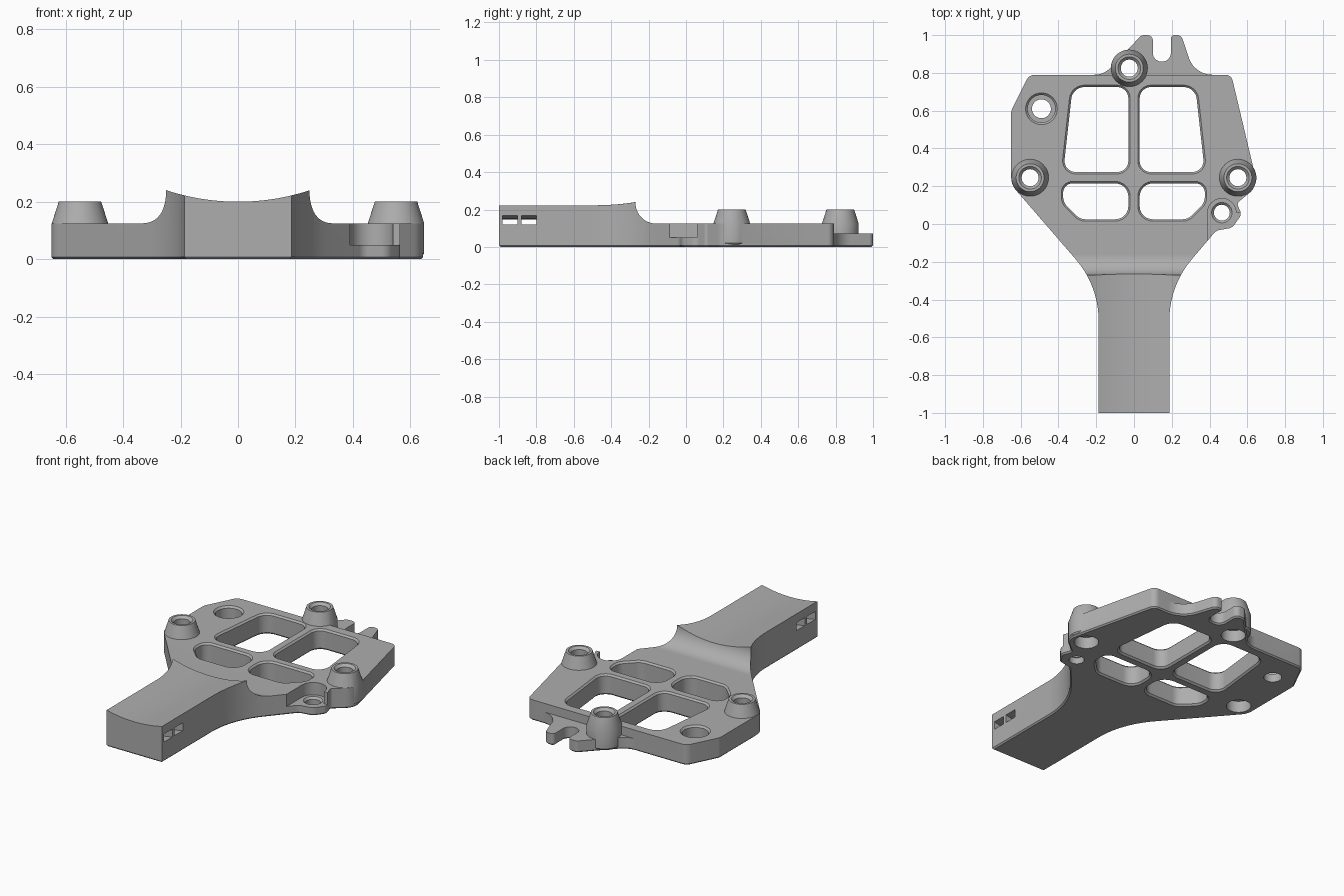
import bpy, bmesh, math
from mathutils import Vector

if "Cube" in bpy.data.objects:
    bpy.data.objects.remove(bpy.data.objects["Cube"])

grey = bpy.data.materials.new("plain_grey")
grey.use_nodes = True
GREY = (0.42, 0.42, 0.42, 1)
grey.diffuse_color = GREY
grey.node_tree.nodes["Principled BSDF"].inputs["Base Color"].default_value = GREY


def loft(name, rings):
    """Closed solid through a stack of matching rings."""
    bm = bmesh.new()
    loops = [[bm.verts.new(p) for p in ring] for ring in rings]
    n = len(loops[0])
    for a, b in zip(loops, loops[1:]):
        for i in range(n):
            j = (i + 1) % n
            bm.faces.new((a[i], a[j], b[j], b[i]))
    bm.faces.new(loops[0])
    bm.faces.new(loops[-1])
    bmesh.ops.recalc_face_normals(bm, faces=bm.faces)
    mesh = bpy.data.meshes.new(name)
    bm.to_mesh(mesh)
    bm.free()
    mesh.materials.append(grey)
    obj = bpy.data.objects.new(name, mesh)
    bpy.context.collection.objects.link(obj)
    return obj


def rounded(corners, steps=10):
    """Polygon from (x, y, radius) corners with arcs at the corners."""
    out, n = [], len(corners)
    for i, (x, y, r) in enumerate(corners):
        p = Vector((x, y))
        a = Vector(corners[i - 1][:2]) - p
        b = Vector(corners[(i + 1) % n][:2]) - p
        if r == 0:
            out.append(p)
            continue
        half = a.angle(b) / 2
        t = min(r / math.tan(half), 0.49 * min(a.length, b.length))
        r = t * math.tan(half)
        a.normalize()
        b.normalize()
        c = p + (a + b).normalized() * (r / math.sin(half))
        u, v = p + a * t - c, p + b * t - c
        sweep = u.angle(v)
        for k in range(steps + 1):
            f = k / steps
            w = (u * math.sin((1 - f) * sweep) + v * math.sin(f * sweep)) / math.sin(sweep)
            out.append(c + w)
    return out


def offset(poly, d):
    """Move a polygon outward by d."""
    n = len(poly)
    area = sum(poly[i - 1].cross(poly[i]) for i in range(n))
    s = 1 if area > 0 else -1
    out = []
    for i, p in enumerate(poly):
        e1 = (p - poly[i - 1]).normalized()
        e2 = (poly[(i + 1) % n] - p).normalized()
        t = (e1 + e2).normalized()
        k = d / max(0.5, t.dot(e1))
        out.append(p + Vector((t.y, -t.x)) * s * k)
    return out


def stack(name, poly, levels):
    """Polygon lofted upward through (z, offset) levels."""
    return loft(name, [[(p.x, p.y, z) for p in offset(poly, d)] for z, d in levels])


def lathe(name, x, y, profile, seg=48):
    """Round solid from (radius, z) pairs."""
    ang = [math.tau * i / seg for i in range(seg)]
    return loft(name, [[(x + r * math.cos(a), y + r * math.sin(a), z) for a in ang]
                       for r, z in profile])


def arc(cx, cy, r, a0, a1, steps=24):
    return [(cx + r * math.cos(a0 + (a1 - a0) * k / steps),
             cy + r * math.sin(a0 + (a1 - a0) * k / steps)) for k in range(steps + 1)]


def combine(tool, operation="DIFFERENCE"):
    mod = body.modifiers.new(tool.name, "BOOLEAN")
    mod.operation, mod.object, mod.solver = operation, tool, "EXACT"
    bpy.context.view_layer.objects.active = body
    bpy.ops.object.modifier_apply(modifier=mod.name)
    bpy.data.objects.remove(tool)


# Body outline: left edge, rear tabs with notch, right edge, side lug, handle
outline = rounded([
    (-.187, -1, 0), (-.187, -.327, .5), (-.65, .208, .1), (-.65, .6, .05),
    (-.555, .79, .05), (-.16, .79, .12), (.04, 1, .03), (.1, 1, .03),
    (.1, .86, .045), (.195, .86, .045), (.195, 1, .02), (.25, 1, .03),
    (.32, .79, .15), (.515, .79, .04), (.655, .2, .09), (.545, .11, .02),
    (.57, .05, .04), (.52, -.02, .05), (.435, -.035, .05), (.187, -.327, .5),
    (.187, -1, 0)])
body = stack("bracket_body", outline, [(0, -.008), (.008, 0), (.24, 0)])

# Step down from handle through a fillet to the plate, then to the rear tabs
step = [(-.27, .4)] + arc(-.16, .235, .11, math.pi, 1.5 * math.pi)
step += [(.79, .125), (.79, .072), (1.2, .072), (1.2, .4)]
combine(loft("step_cutter", [[(x, y, z) for y, z in step] for x in (-1, 1)]))

# Hollow saddle along the top of the handle
down = 1.5 * math.pi
saddle = arc(0, 1, .8, down - .6, down + .6, 48)
combine(loft("saddle_cutter", [[(x, y, z) for x, z in saddle] for y in (-1.2, 0)]))

# Two curved strap channels across the handle
channel = arc(0, 1, .853, down - .3, down + .3) + arc(0, 1, .9, down + .3, down - .3)
for y in (-.98, -.88):
    combine(loft("strap_cutter", [[(x, v, z) for x, z in channel] for v in (y, y + .08)]))

# Lowered seat on the side lug
LUG = (.465, .06)
seat = arc(*LUG, .075, math.pi, 0) + [(.62, .06), (.62, -.2), (.39, -.2)]
combine(loft("lug_cutter", [[(x, y, z) for x, y in seat] for z in (.05, .4)]))

# Windows in the plate, chamfered at top and bottom
for s in (-1, 1):
    large = [(.325, .725, .07), (.375, .275, .06), (.03, .275, .06), (.03, .725, .06)]
    small = [(.375, .215, .07), (.375, .115, .07), (.285, .025, .07),
             (.03, .025, .07), (.03, .215, .07)]
    for corners in (large, small):
        poly = rounded([(s * x, y, r) for x, y, r in corners])
        combine(stack("window_cutter", poly, [(-.02, .01), (0, .01), (.01, 0),
                                              (.115, 0), (.125, .01), (.3, .01)]))

# Tapered bosses with counterbored screw holes
bosses = [(-.55, .245), (.55, .245), (-.025, .825)]
for x, y in bosses:
    combine(lathe("boss", x, y, [(.09, .009), (.098, .02), (.098, .125), (.074, .2)]), "UNION")
for x, y in bosses:
    combine(lathe("boss_hole", x, y, [(.068, -.05), (.068, .07), (.045, .07),
                                      (.045, .185), (.06, .2), (.06, .25)]))

# Recessed plate hole and lug hole
combine(lathe("recess_hole", -.49, .61, [(.05, -.05), (.05, .05), (.073, .05),
                                         (.073, .114), (.084, .125), (.084, .3)]))
combine(lathe("lug_hole", *LUG, [(.042, -.05), (.042, .038), (.054, .05), (.054, .3)]))

bpy.ops.object.select_all(action="DESELECT")
body.select_set(True)
bpy.context.view_layer.objects.active = body
bpy.ops.object.shade_smooth_by_angle(angle=math.radians(30))
